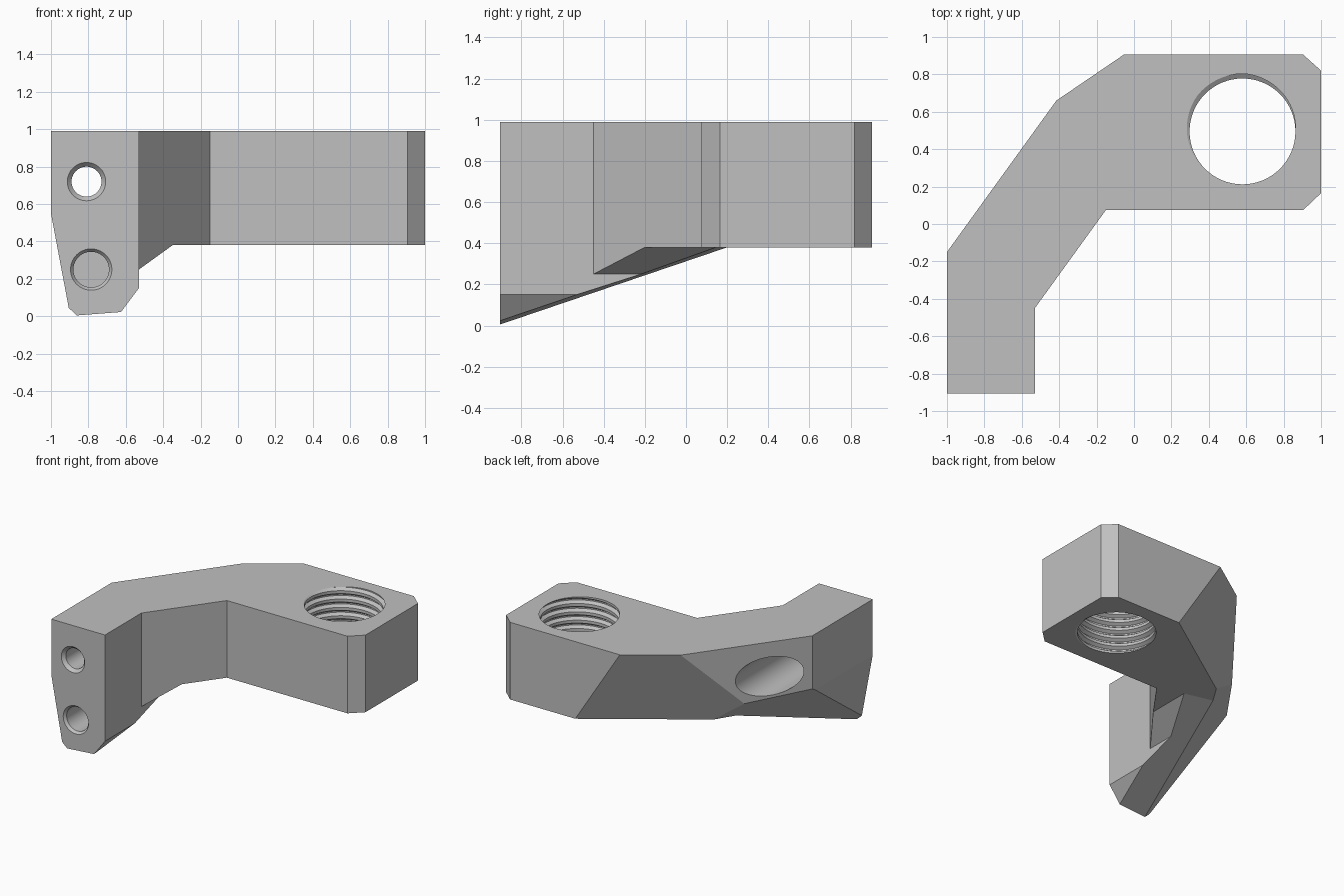
import bpy, bmesh, math
from mathutils import Vector

if "Cube" in bpy.data.objects:
    bpy.data.objects.remove(bpy.data.objects["Cube"], do_unlink=True)

TOP, ARM = 0.99, 0.38          # top face and underside of the arm

grey = bpy.data.materials.new("plain grey")
grey.use_nodes = True
grey.diffuse_color = (0.53, 0.53, 0.53, 1)
grey.node_tree.nodes["Principled BSDF"].inputs["Base Color"].default_value = grey.diffuse_color


def finish(bm, name):
    bmesh.ops.recalc_face_normals(bm, faces=bm.faces)
    mesh = bpy.data.meshes.new(name)
    bm.to_mesh(mesh)
    bm.free()
    mesh.materials.append(grey)
    ob = bpy.data.objects.new(name, mesh)
    bpy.context.collection.objects.link(ob)
    return ob


def prism(points, offset):
    bm = bmesh.new()
    face = bm.faces.new([bm.verts.new(p) for p in points])
    new = bmesh.ops.extrude_face_region(bm, geom=[face])["geom"]
    bmesh.ops.translate(bm, vec=offset, verts=[v for v in new if isinstance(v, bmesh.types.BMVert)])
    bmesh.ops.recalc_face_normals(bm, faces=bm.faces)
    return bm


def trim(bm, point, normal):
    # Remove everything on the normal side and close the cut
    bmesh.ops.bisect_plane(bm, geom=bm.verts[:] + bm.edges[:] + bm.faces[:], dist=1e-5,
                           plane_co=point, plane_no=normal, clear_outer=True)
    bmesh.ops.holes_fill(bm, edges=[e for e in bm.edges if e.is_boundary], sides=0)


def outward(a, b, c, inside):
    n = (Vector(b) - Vector(a)).cross(Vector(c) - Vector(a)).normalized()
    return -n if n.dot(Vector(inside) - Vector(a)) > 0 else n


def lathe_y(x, z, profile, name, segments=64):
    # Round cutter along y from (y, radius) pairs
    bm = bmesh.new()
    rings = []
    for y, r in profile:
        rings.append([bm.verts.new((x + r * math.cos(2 * math.pi * i / segments), y,
                                    z + r * math.sin(2 * math.pi * i / segments)))
                      for i in range(segments)])
    for a, b in zip(rings, rings[1:]):
        for i in range(segments):
            j = (i + 1) % segments
            bm.faces.new((a[i], a[j], b[j], b[i]))
    bm.faces.new(rings[0])
    bm.faces.new(rings[-1])
    return finish(bm, name)


def thread_cutter(cx, cy, minor, major, pitch, turns, start, segments=64):
    # Helical grid: each column climbs one pitch per full turn
    bm = bmesh.new()
    shape = [(0, minor), (0.35, minor), (0.6, major), (0.75, major)]
    rows = [(t + f, r) for t in range(turns) for f, r in shape]
    grid = []
    for i in range(segments):
        a = 2 * math.pi * i / segments
        grid.append([bm.verts.new((cx + r * math.cos(a), cy + r * math.sin(a),
                                   start + (f + i / segments) * pitch)) for f, r in rows])
    n = len(shape)
    for i in range(segments):
        last = i == segments - 1
        a, b = grid[i], grid[0][n:] if last else grid[i + 1]
        for k in range(min(len(a), len(b)) - 1):
            bm.faces.new((a[k], b[k], b[k + 1], a[k + 1]))
    bmesh.ops.recalc_face_normals(bm, faces=bm.faces)
    for z, up in ((ARM - 0.06, -1), (TOP + 0.04, 1)):
        bmesh.ops.bisect_plane(bm, geom=bm.verts[:] + bm.edges[:] + bm.faces[:], dist=1e-6,
                               plane_co=(0, 0, z), plane_no=(0, 0, up), clear_outer=True)
    bmesh.ops.holes_fill(bm, edges=[e for e in bm.edges if e.is_boundary], sides=0)
    return finish(bm, "thread_cutter")


# Bent bracket outline, extruded downwards
outline = [(-1, -0.905), (-0.53, -0.905), (-0.53, -0.45), (-0.15, 0.075), (0.905, 0.075),
           (1, 0.165), (1, 0.82), (0.905, 0.905), (-0.055, 0.905), (-0.415, 0.66), (-1, -0.15)]
body = prism([(x, y, TOP) for x, y in outline], (0, 0, -1.2))

# Sloping cuts on the rear corner, rear underside and outer leg side
core = (-0.7, -0.5, 0.7)
rear = [(-0.055, 0.905, TOP), (-0.415, 0.66, TOP), (0.335, 0.905, ARM)]
under = [(-1, -0.15, 0.57), (-0.905, -0.905, 0.045), (-0.727, 0.225, 0.534)]
side = [(-1, -0.905, 0.55), (-1, 0, 0.55), (-0.905, -0.905, 0.045)]
for plane in (rear, under, side):
    trim(body, plane[0], outward(*plane, core))
bracket = finish(body, "bracket")

# Space below the arm, with the fillet and chamfer beside the leg
below = [(-0.74, -0.13), (-0.53, 0.15), (-0.53, 0.25), (-0.35, ARM), (1.5, ARM), (1.5, -0.5), (-0.74, -0.5)]
arm_cutter = finish(prism([(x, -1.5, z) for x, z in below], (0, 3, 0)), "arm_cutter")

# Rising underside of the leg
wedge = bmesh.new()
for x in (-1.3, 1.3):
    base = 0.003 + 0.077 * (x + 0.88)
    run = (ARM - base) / 0.32 - 0.905
    for y, z in ((-1.3, base - 0.126), (run, ARM), (1.5, ARM), (1.5, -0.6), (-1.3, -0.6)):
        wedge.verts.new((x, y, z))
bmesh.ops.convex_hull(wedge, input=wedge.verts[:])
slope_cutter = finish(wedge, "slope_cutter")

# Through hole with rear counterbore, blind lower hole, threaded hole
through = lathe_y(-0.81, 0.72, [(-0.93, 0.125), (-0.88, 0.08), (-0.42, 0.08), (-0.42, 0.152), (0.9, 0.152)],
                  "through_hole_cutter")
blind = lathe_y(-0.785, 0.25, [(-0.93, 0.13), (-0.885, 0.095), (-0.62, 0.095)], "blind_hole_cutter")
pitch = 0.066
thread = thread_cutter(0.58, 0.495, 0.283, 0.308, pitch, 15, TOP - 11.995 * pitch)

bpy.context.view_layer.objects.active = bracket
for cutter in (arm_cutter, slope_cutter, through, blind, thread):
    mod = bracket.modifiers.new(cutter.name, "BOOLEAN")
    mod.operation = "DIFFERENCE"
    mod.solver = "EXACT"
    mod.object = cutter
    bpy.ops.object.modifier_apply(modifier=mod.name)
    bpy.data.objects.remove(cutter, do_unlink=True)

for ob in bpy.context.selected_objects:
    ob.select_set(False)
bracket.select_set(True)
bpy.ops.object.shade_smooth_by_angle(angle=math.radians(8))
